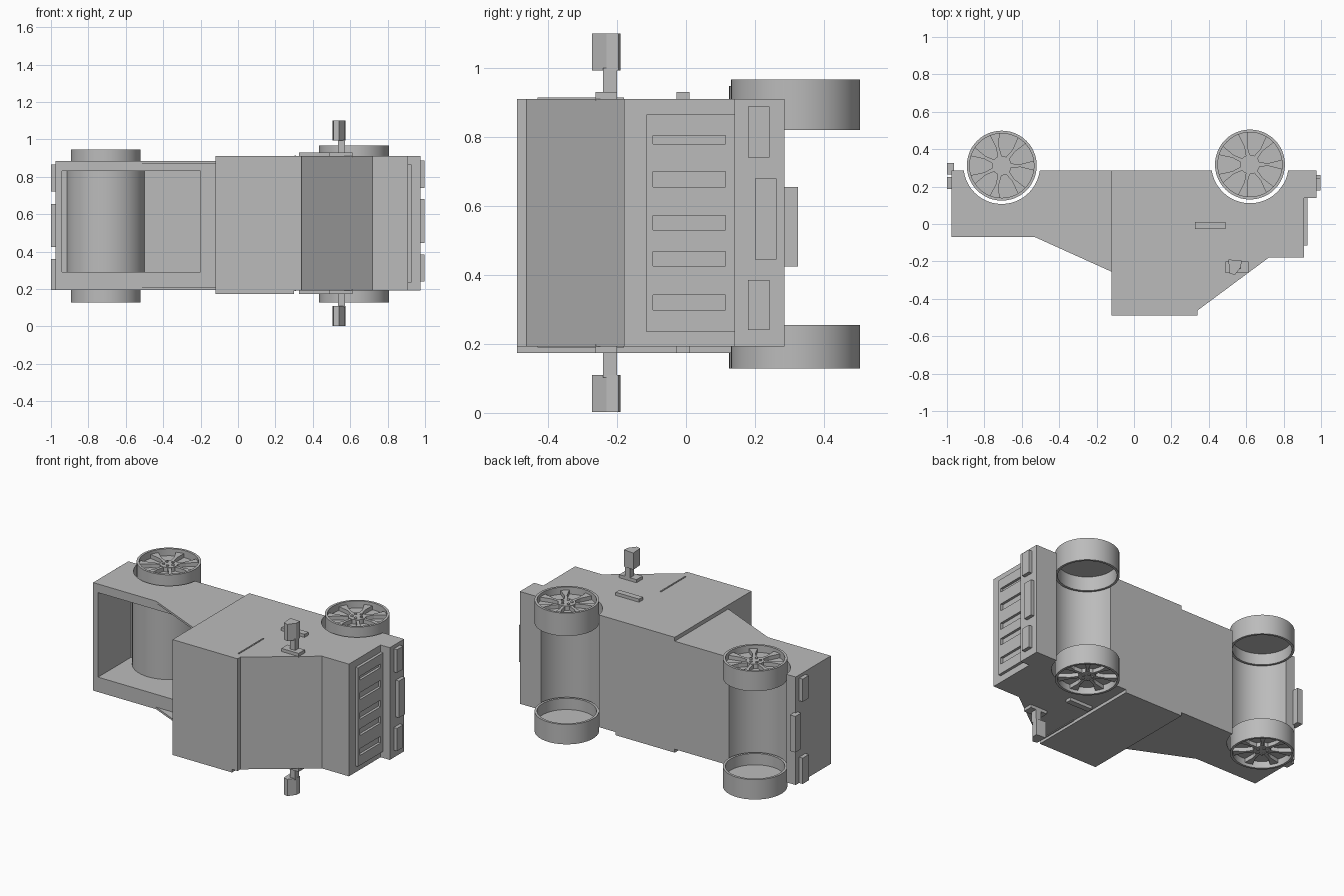
import bpy, bmesh, math
from mathutils import Matrix

if "Cube" in bpy.data.objects:
    bpy.data.objects.remove(bpy.data.objects["Cube"], do_unlink=True)

grey = bpy.data.materials.new("plain_grey")
grey.use_nodes = True
GREY = (0.5, 0.5, 0.5, 1)
grey.diffuse_color = GREY
grey.node_tree.nodes["Principled BSDF"].inputs["Base Color"].default_value = GREY


def finish(name, bm):
    bmesh.ops.recalc_face_normals(bm, faces=bm.faces)
    me = bpy.data.meshes.new(name)
    bm.to_mesh(me)
    bm.free()
    me.materials.append(grey)
    ob = bpy.data.objects.new(name, me)
    bpy.context.collection.objects.link(ob)
    return ob


def prism(name, outline, z0, z1):
    """Extrude an xy outline from z0 to z1."""
    bm = bmesh.new()
    face = bm.faces.new([bm.verts.new((x, y, z0)) for x, y in outline])
    new = bmesh.ops.extrude_face_region(bm, geom=[face])["geom"]
    verts = [v for v in new if isinstance(v, bmesh.types.BMVert)]
    bmesh.ops.translate(bm, verts=verts, vec=(0, 0, z1 - z0))
    return finish(name, bm)


def box(name, x0, x1, y0, y1, z0, z1):
    return prism(name, [(x0, y0), (x1, y0), (x1, y1), (x0, y1)], z0, z1)


def cylinder(name, x, y, r, z0, z1, sides=48):
    turn = math.tau / sides
    ring = [(x + r * math.cos(i * turn), y + r * math.sin(i * turn)) for i in range(sides)]
    return prism(name, ring, z0, z1)


def boolean(ob, other, operation="DIFFERENCE"):
    mod = ob.modifiers.new("cut", "BOOLEAN")
    mod.operation, mod.object, mod.solver = operation, other, "EXACT"
    bpy.context.view_layer.objects.active = ob
    bpy.ops.object.modifier_apply(modifier=mod.name)
    bpy.data.objects.remove(other, do_unlink=True)


def smooth(ob):
    bpy.ops.object.select_all(action="DESELECT")
    ob.select_set(True)
    bpy.context.view_layer.objects.active = ob
    bpy.ops.object.shade_smooth_by_angle(angle=math.radians(30))


FLOOR = 0.285
FRONT_AXLE, REAR_AXLE = (0.62, 0.318), (-0.707, 0.312)

# Load bed: open box with a wheel hump crossing its floor
bed = box("load_bed", -0.975, -0.12, -0.07, FLOOR, 0.195, 0.885)
boolean(bed, box("bed_cutter", -0.94, -0.2, -0.2, 0.26, 0.29, 0.83))
boolean(bed, cylinder("hump", *REAR_AXLE, 0.213, 0.25, 0.85), "UNION")
boolean(bed, box("underside_trim", -1.2, -0.12, FLOOR, 0.7, 0, 1.2))
boolean(bed, cylinder("arch_cutter", *REAR_AXLE, 0.205, 0, 1.2))
smooth(bed)

# Thin sloping fins between bed and cab
for z0 in (0.195, 0.872):
    prism("bed_fin", [(-0.53, -0.07), (-0.12, -0.07), (-0.12, -0.255)], z0, z0 + 0.013)

# Cab and bonnet
box("cab", -0.12, 0.3, -0.49, FLOOR, 0.173, 0.91)
nose = prism("bonnet", [(0.3, -0.49), (0.34, -0.49), (0.34, -0.462), (0.72, -0.18),
                        (0.91, -0.18), (0.91, FLOOR), (0.3, FLOOR)], 0.193, 0.91)
boolean(nose, cylinder("arch_cutter", *FRONT_AXLE, 0.207, 0, 1.2))
smooth(nose)

# Grille with recessed slots
grille = box("grille", 0.9, 0.928, -0.115, 0.14, 0.235, 0.865)
for z, h in ((0.32, 0.043), (0.447, 0.043), (0.551, 0.043), (0.677, 0.045), (0.792, 0.024)):
    boolean(grille, box("slot_cutter", 0.912, 1, -0.095, 0.115, z - h / 2, z + h / 2))

# Bumper, lamps and plates
box("front_bumper", 0.9, 0.975, 0.14, FLOOR, 0.193, 0.91)
for z0, z1 in ((0.24, 0.385), (0.74, 0.888)):
    box("head_lamp", 0.97, 0.998, 0.18, 0.242, z0, z1)
box("front_plate", 0.97, 0.998, 0.2, 0.262, 0.445, 0.68)
for z0, z1 in ((0.195, 0.36), (0.72, 0.865)):
    box("tail_lamp", -1, -0.97, 0.188, 0.25, z0, z1)
box("rear_plate", -1, -0.962, 0.265, 0.325, 0.425, 0.655)

# Door handles, door seams and mirrors on both sides; s points outward
for side, z, s in (("upper", 0.91, 1), ("lower", 0.193, -1)):
    def out(name, outline, a, b):
        prism(side + "_" + name, outline, *sorted((z + s * a, z + s * b)))

    def rect(x0, x1, y0, y1):
        return [(x0, y0), (x1, y0), (x1, y1), (x0, y1)]
    out("door_handle", rect(0.325, 0.49, -0.028, 0.01), -0.005, 0.02)
    out("door_seam", rect(0.301, 0.309, -0.43, -0.18), -0.005, 0.004)
    out("mirror_base", rect(0.49, 0.612, -0.262, -0.2), -0.005, 0.02)
    out("mirror_arm", rect(0.535, 0.572, -0.24, -0.2), 0.015, 0.09)
    out("mirror_head", [(0.505, -0.19), (0.575, -0.195), (0.572, -0.23),
                        (0.54, -0.272), (0.51, -0.265)], 0.083, 0.19)


def wheel(name, centre, z_in, z_out):
    """Hollow tyre with a web, flared spokes, hub and nuts on its outer side."""
    x, y = centre
    s = 1 if z_out > z_in else -1
    web = z_out - s * 0.045

    def lift(a, b):
        return sorted((web + s * a, web + s * b))
    tyre = cylinder(name, x, y, 0.187, *sorted((z_in, z_out)))
    boolean(tyre, cylinder("inner_cutter", x, y, 0.172, *sorted((z_in - s, web - s * 0.01))))
    boolean(tyre, cylinder("outer_cutter", x, y, 0.172, *sorted((web, z_out + s))))
    smooth(tyre)
    spoke = [(0.03, -0.012), (0.1, -0.008), (0.172, -0.026),
             (0.172, 0.026), (0.1, 0.008), (0.03, 0.012)]
    for i in range(7):
        ob = prism(name + "_spoke", spoke, *lift(-0.003, 0.025))
        ob.data.transform(Matrix.Translation((x, y, 0)) @ Matrix.Rotation(i * math.tau / 7, 4, "Z"))
    smooth(cylinder(name + "_hub", x, y, 0.052, *lift(-0.003, 0.028), 32))
    for i in range(5):
        a = i * math.tau / 5
        cylinder(name + "_nut", x + 0.03 * math.cos(a), y + 0.03 * math.sin(a),
                 0.009, *lift(0.02, 0.034), 8)


wheel("front_upper_wheel", FRONT_AXLE, 0.82, 0.966)
wheel("front_lower_wheel", FRONT_AXLE, 0.255, 0.128)
wheel("rear_upper_wheel", REAR_AXLE, 0.82, 0.947)
wheel("rear_lower_wheel", REAR_AXLE, 0.255, 0.128)
